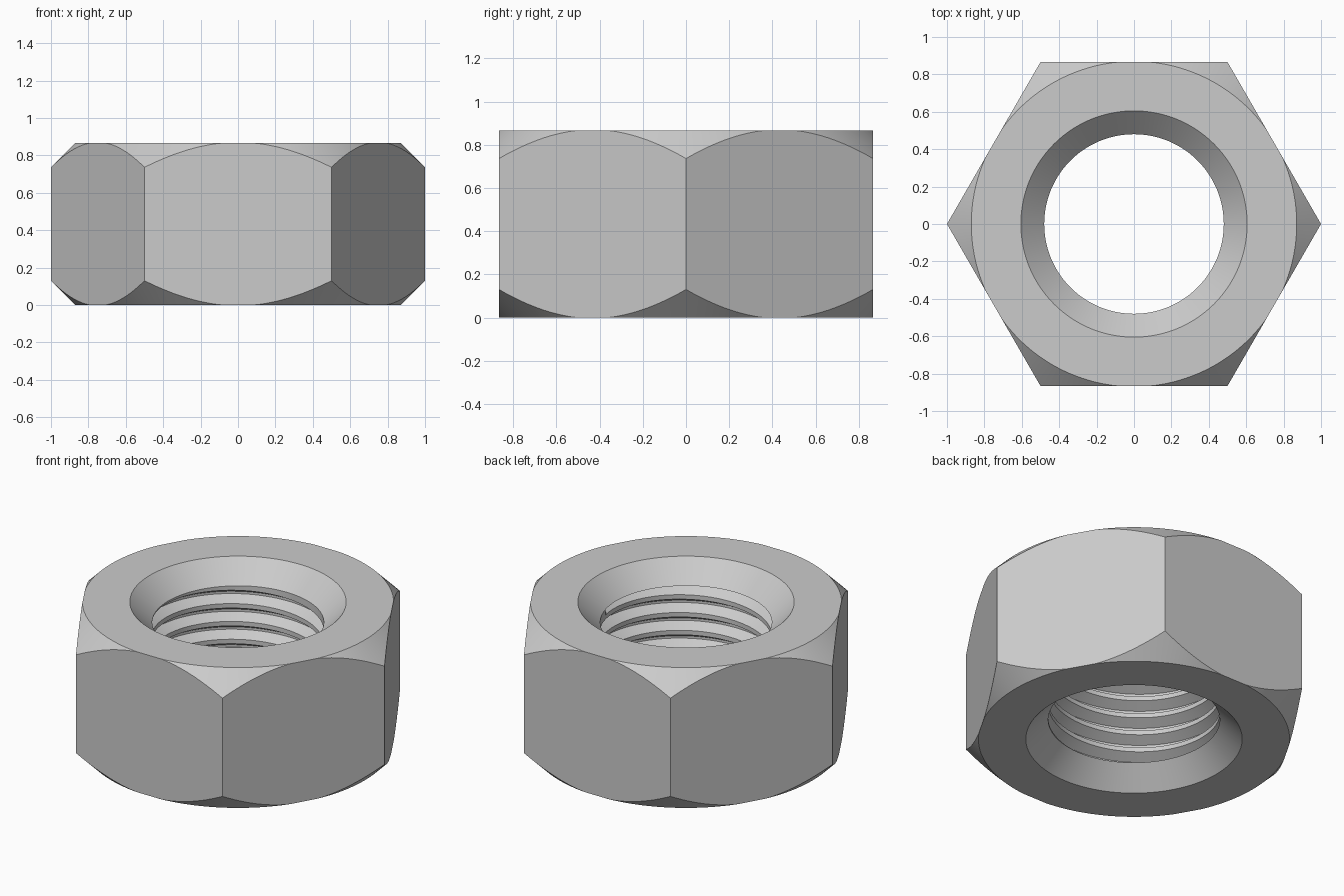
import bpy, bmesh, math

if "Cube" in bpy.data.objects:
    bpy.data.objects.remove(bpy.data.objects["Cube"])

HEIGHT = 0.866
FLAT = 0.866            # centre to flat side
FACE_R = 0.87           # outer circle of the end faces
SINK_R, BORE_R = 0.605, 0.48
ROOT_R = 0.54           # deepest radius of the thread groove
SINK = SINK_R - BORE_R  # 45 degree countersink
PITCH = 0.11
STEPS = 192             # multiple of six, so the corners are hit exactly

# One pitch of thread: fraction of pitch, radius
THREAD = [(0.0, BORE_R), (0.25, BORE_R), (0.56, ROOT_R), (0.69, ROOT_R)]


def bore_wall(turn):
    """Helical thread section at a fraction of a turn, cut off at the countersinks."""
    low, high = SINK, HEIGHT - SINK
    points = []
    for k in range(-2, int((high - low) / PITCH) + 2):
        for frac, radius in THREAD:
            z = low + PITCH * (k + frac + turn)
            if z <= low:
                points.append((BORE_R, low))
            elif z >= high:
                points.append((BORE_R, high))
            else:
                points.append((radius, z))
    return [(BORE_R, low)] + points + [(BORE_R, high)]


def section(turn):
    """Closed half section of the nut at a fraction of a turn."""
    sixth = math.pi / 3
    angle = (turn * 2 * math.pi) % sixth - sixth / 2
    side = FLAT / math.cos(angle)
    face = min(FACE_R, side)
    drop = max(0.0, side - FACE_R)
    outside = [(SINK_R, HEIGHT), (face, HEIGHT), (side, HEIGHT - drop),
               (side, drop), (face, 0.0), (SINK_R, 0.0)]
    return bore_wall(turn) + outside


# Sweep the section around the axis
bm = bmesh.new()
columns = []
for i in range(STEPS + 1):
    a = 2 * math.pi * i / STEPS
    columns.append([bm.verts.new((r * math.cos(a), r * math.sin(a), z))
                    for r, z in section(i / STEPS)])
for left, right in zip(columns, columns[1:]):
    for j in range(len(left)):
        k = (j + 1) % len(left)
        bm.faces.new((left[j], right[j], right[k], left[k]))
bmesh.ops.remove_doubles(bm, verts=bm.verts, dist=0.00002)
bmesh.ops.dissolve_degenerate(bm, edges=bm.edges, dist=0.00002)
bmesh.ops.recalc_face_normals(bm, faces=bm.faces)

mesh = bpy.data.meshes.new("hex_nut")
bm.to_mesh(mesh)
bm.free()
nut = bpy.data.objects.new("hex_nut", mesh)
bpy.context.collection.objects.link(nut)

# Plain steel
steel = bpy.data.materials.new("steel_grey")
steel.use_nodes = True
colour = (0.6, 0.6, 0.6, 1.0)
steel.diffuse_color = colour
for node in steel.node_tree.nodes:
    if node.type == 'BSDF_PRINCIPLED':
        node.inputs["Base Color"].default_value = colour
mesh.materials.append(steel)

# Smooth curved surfaces, crisp edges
bpy.ops.object.select_all(action='DESELECT')
nut.select_set(True)
bpy.context.view_layer.objects.active = nut
bpy.ops.object.shade_smooth_by_angle(angle=math.radians(25))
